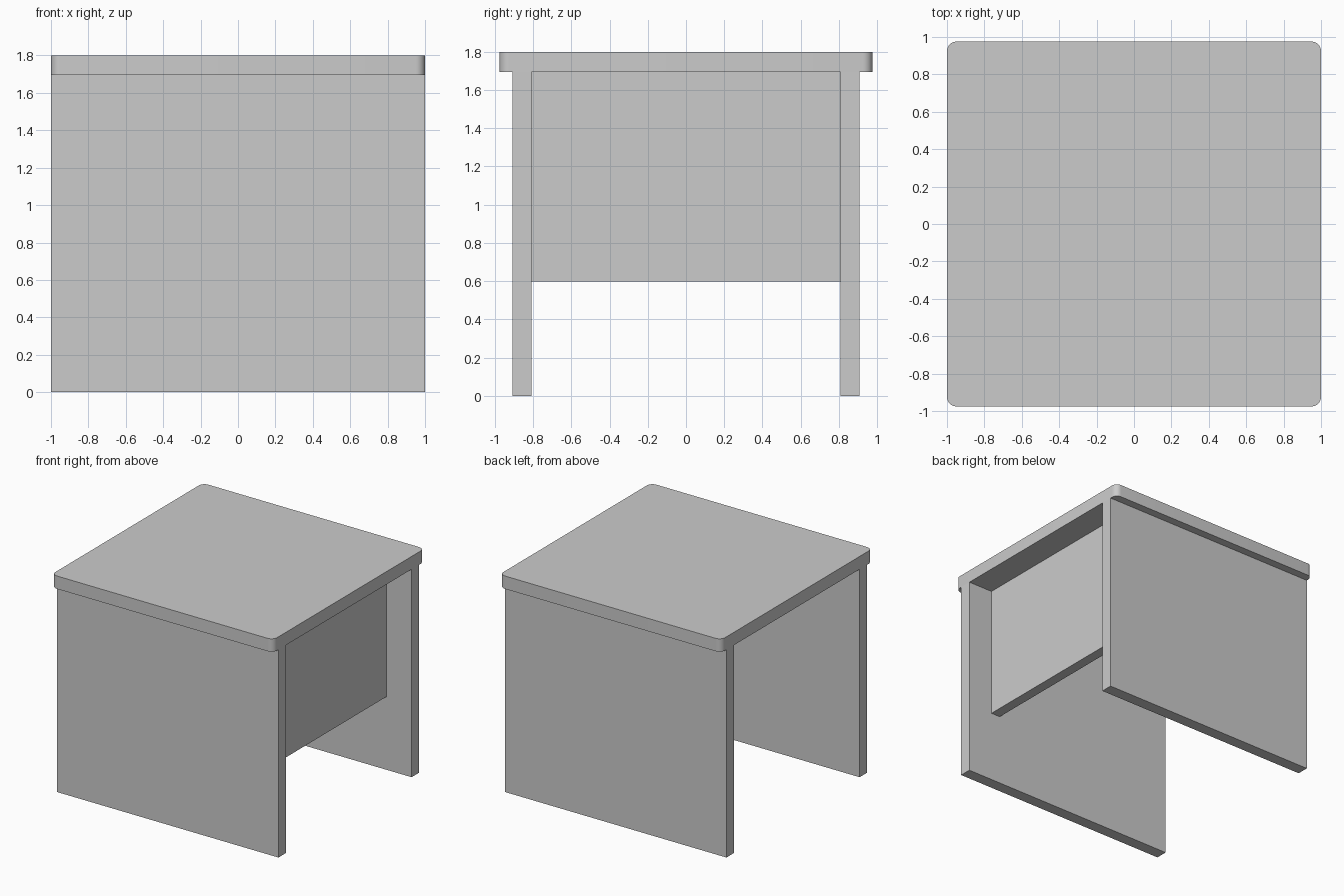
import bpy
import bmesh

cube = bpy.data.objects.get("Cube")
if cube:
    bpy.data.objects.remove(cube, do_unlink=True)

grey = bpy.data.materials.new("light_grey")
grey.use_nodes = True
colour = (0.6, 0.6, 0.6, 1)
grey.diffuse_color = colour
grey.node_tree.nodes["Principled BSDF"].inputs["Base Color"].default_value = colour


def board(name, low, high, corner=0):
    """Flat board between two corners, optionally with rounded upright edges."""
    bm = bmesh.new()
    bmesh.ops.create_cube(bm, size=1)
    for v in bm.verts:
        v.co = [(a + b) / 2 + c * (b - a) for a, b, c in zip(low, high, v.co)]
    if corner:
        upright = [e for e in bm.edges
                   if abs(e.verts[0].co.z - e.verts[1].co.z) > 0.01]
        bmesh.ops.bevel(bm, geom=upright, offset=corner, segments=8,
                        profile=0.5, affect='EDGES')
    mesh = bpy.data.meshes.new(name)
    bm.to_mesh(mesh)
    bm.free()
    mesh.materials.append(grey)
    obj = bpy.data.objects.new(name, mesh)
    bpy.context.collection.objects.link(obj)
    return obj


under = 1.695   # underside of the top
inner, outer = 0.808, 0.907

# Top with rounded corners
top = board("table_top", (-1, -0.975, under), (1, 0.975, 1.8), corner=0.05)
bpy.ops.object.select_all(action='DESELECT')
top.select_set(True)
bpy.context.view_layer.objects.active = top
bpy.ops.object.shade_smooth_by_angle()

# Slab legs at front and back
board("front_leg", (-1, -outer, 0), (1, -inner, under))
board("back_leg", (-1, inner, 0), (1, outer, under))

# Upright panel joining the legs, set in from the left side
board("side_panel", (0.69, -inner, 0.597), (0.775, inner, under))
